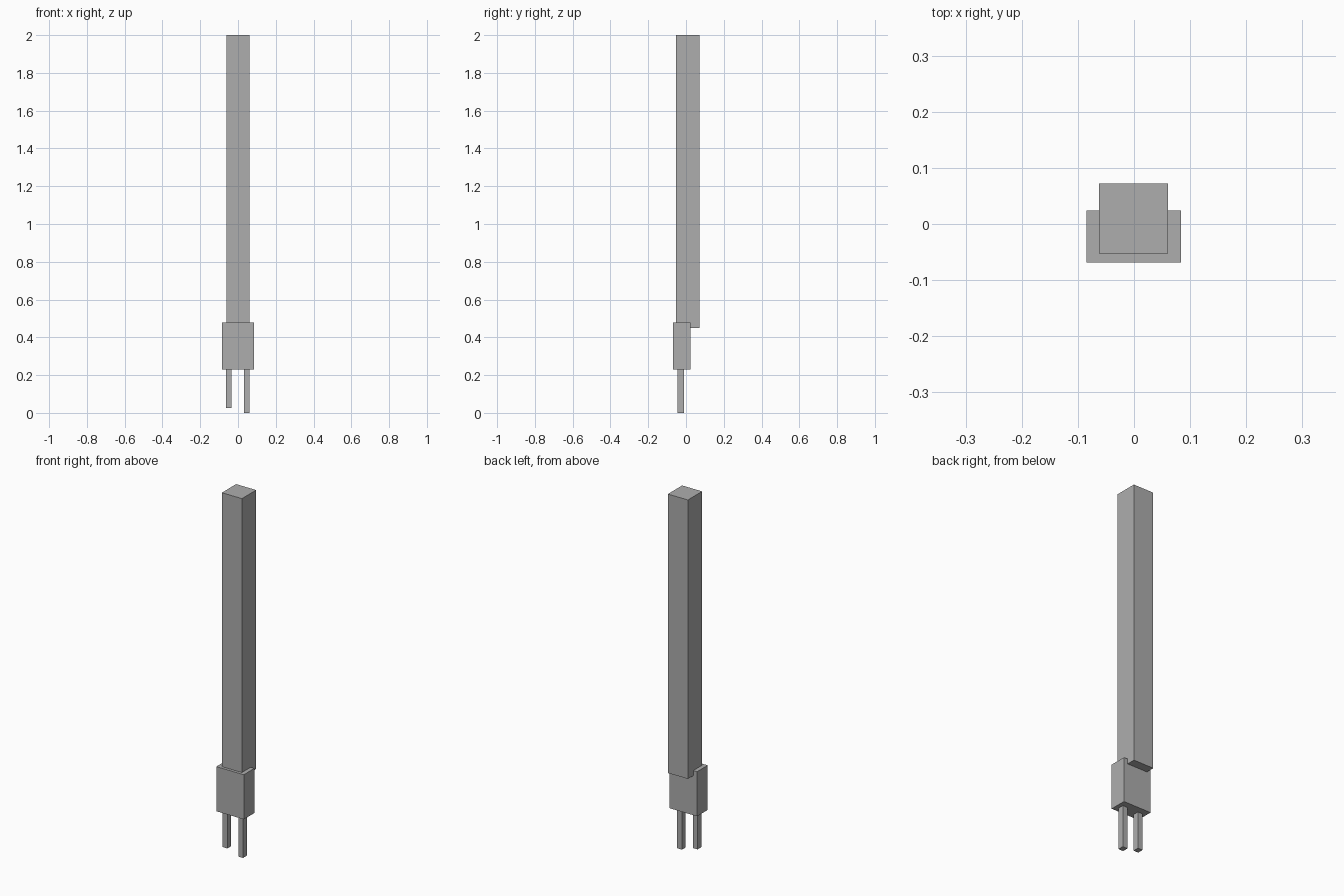
import bpy

if "Cube" in bpy.data.objects:
    bpy.data.objects.remove(bpy.data.objects["Cube"])

grey = bpy.data.materials.new("plain_grey")
grey.diffuse_color = (0.42, 0.42, 0.42, 1)
grey.use_nodes = True
grey.node_tree.nodes["Principled BSDF"].inputs["Base Color"].default_value = grey.diffuse_color


def box(name, low, high):
    """Add a box spanning two opposite corners."""
    center = [(a + b) / 2 for a, b in zip(low, high)]
    bpy.ops.mesh.primitive_cube_add(size=1, location=center)
    obj = bpy.context.object
    obj.name = name
    obj.scale = [b - a for a, b in zip(low, high)]
    bpy.ops.object.transform_apply(location=False, rotation=False, scale=True)
    obj.data.materials.append(grey)
    return obj


# Tall square column
box("column", (-0.062, -0.053, 0.45), (0.061, 0.072, 2.0))

# Wider block clasping the column's lower end
box("base_block", (-0.085, -0.069, 0.23), (0.084, 0.024, 0.478))

# Two thin pins of unequal length
for name, x, bottom in (("left_pin", -0.049, 0.027), ("right_pin", 0.047, 0.0)):
    box(name, (x - 0.0145, -0.044, bottom), (x + 0.0145, -0.011, 0.235))
